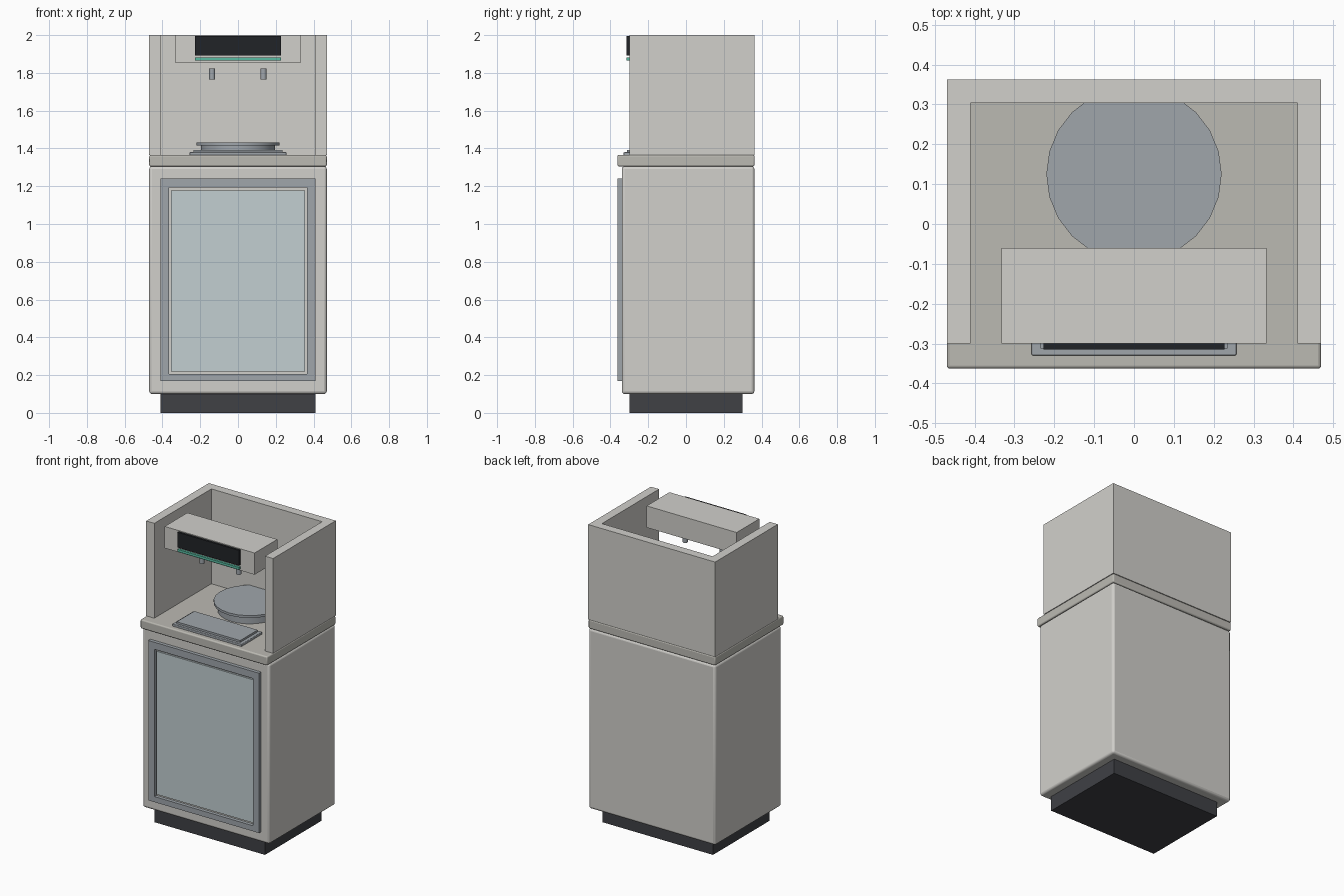
import bpy, bmesh

if "Cube" in bpy.data.objects:
    bpy.data.objects.remove(bpy.data.objects["Cube"])


def material(name, rgb):
    m = bpy.data.materials.new(name)
    m.diffuse_color = (*rgb, 1)
    m.use_nodes = True
    m.node_tree.nodes["Principled BSDF"].inputs["Base Color"].default_value = m.diffuse_color
    return m


SHELL = material("warm_white", (0.64, 0.63, 0.60))
STONE = material("counter_grey", (0.50, 0.49, 0.45))
METAL = material("metal", (0.35, 0.38, 0.41))
GLASS = material("pale_glass", (0.54, 0.62, 0.64))
DARK = material("dark_plinth", (0.05, 0.052, 0.06))
BLACK = material("screen_black", (0.015, 0.017, 0.02))
GREEN = material("green_light", (0.10, 0.50, 0.36))


def finish(bm, name, mat, bevel=0.0, smooth=False):
    bmesh.ops.recalc_face_normals(bm, faces=bm.faces)
    mesh = bpy.data.meshes.new(name)
    bm.to_mesh(mesh)
    bm.free()
    ob = bpy.data.objects.new(name, mesh)
    bpy.context.collection.objects.link(ob)
    mesh.materials.append(mat)
    if bevel:
        mod = ob.modifiers.new("Bevel", "BEVEL")
        mod.width, mod.segments = bevel, 3
    if bevel or smooth:
        bpy.ops.object.select_all(action="DESELECT")
        ob.select_set(True)
        bpy.context.view_layer.objects.active = ob
        bpy.ops.object.shade_smooth_by_angle()
    return ob


def box(name, x, y, z, mat, bevel=0.0):
    """Box from (min, max) ranges on each axis."""
    bm = bmesh.new()
    bmesh.ops.create_cube(bm, size=1)
    for v in bm.verts:
        v.co = [r[0] + (c + 0.5) * (r[1] - r[0]) for c, r in zip(v.co, (x, y, z))]
    return finish(bm, name, mat, bevel)


def disc(name, x, y, z, radius, sides, mat):
    bm = bmesh.new()
    bmesh.ops.create_cone(bm, cap_ends=True, segments=sides, radius1=radius,
                          radius2=radius, depth=z[1] - z[0])
    bmesh.ops.translate(bm, verts=bm.verts, vec=(x, y, (z[0] + z[1]) / 2))
    return finish(bm, name, mat, smooth=True)


def extrude(name, faces, direction, mat):
    """Extrude a face or a ring of faces given as point loops."""
    bm = bmesh.new()
    for pts in faces:
        bm.faces.new([bm.verts.new(p) for p in pts])
    bmesh.ops.remove_doubles(bm, verts=bm.verts, dist=1e-5)
    res = bmesh.ops.extrude_face_region(bm, geom=bm.faces[:], use_keep_orig=True)
    moved = [g for g in res["geom"] if isinstance(g, bmesh.types.BMVert)]
    bmesh.ops.translate(bm, verts=moved, vec=direction)
    return finish(bm, name, mat)


# Lower cabinet
box("plinth", (-0.41, 0.41), (-0.30, 0.30), (0, 0.10), DARK)
box("cabinet_body", (-0.47, 0.47), (-0.34, 0.362), (0.10, 1.305), SHELL, 0.015)
box("counter", (-0.47, 0.47), (-0.363, 0.363), (1.305, 1.365), STONE, 0.008)

# Door: rectangular frame ring with a recessed glass pane
outer = [(-0.41, 0.17), (0.41, 0.17), (0.41, 1.24), (-0.41, 1.24)]
inner = [(-0.365, 0.207), (0.365, 0.207), (0.365, 1.193), (-0.365, 1.193)]
ring = []
for i in range(4):
    j = (i + 1) % 4
    ring.append([(px, -0.363, pz) for px, pz in (outer[i], outer[j], inner[j], inner[i])])
extrude("door_frame", ring, (0, 0.025, 0), METAL)
box("door_glass", (-0.356, 0.356), (-0.352, -0.335), (0.22, 1.178), GLASS)

# U-shaped upper surround, open at the front and top
u_shape = [(-0.47, -0.30), (-0.41, -0.30), (-0.41, 0.304), (0.41, 0.304),
           (0.41, -0.30), (0.47, -0.30), (0.47, 0.363), (-0.47, 0.363)]
extrude("upper_surround", [[(x, y, 1.365) for x, y in u_shape]], (0, 0, 0.635), SHELL)

# Dispensing head with screen, light strip and spouts
box("dispenser_head", (-0.333, 0.333), (-0.30, -0.06), (1.855, 2.0), SHELL)
box("screen", (-0.227, 0.227), (-0.315, -0.30), (1.893, 1.995), BLACK)
box("light_strip", (-0.227, 0.227), (-0.315, -0.30), (1.865, 1.881), GREEN)
for side, x in (("left", -0.137), ("right", 0.135)):
    disc(side + "_spout", x, -0.185, (1.764, 1.822), 0.016, 16, METAL)

# Drip tray and round plate on the counter
box("drip_tray", (-0.257, 0.257), (-0.33, -0.11), (1.362, 1.38), METAL, 0.004)
box("drip_grille", (-0.235, 0.235), (-0.313, -0.127), (1.38, 1.393), METAL)
disc("plate_base", 0, 0.125, (1.365, 1.416), 0.195, 24, METAL)
disc("plate_top", 0, 0.125, (1.416, 1.432), 0.22, 24, METAL)
